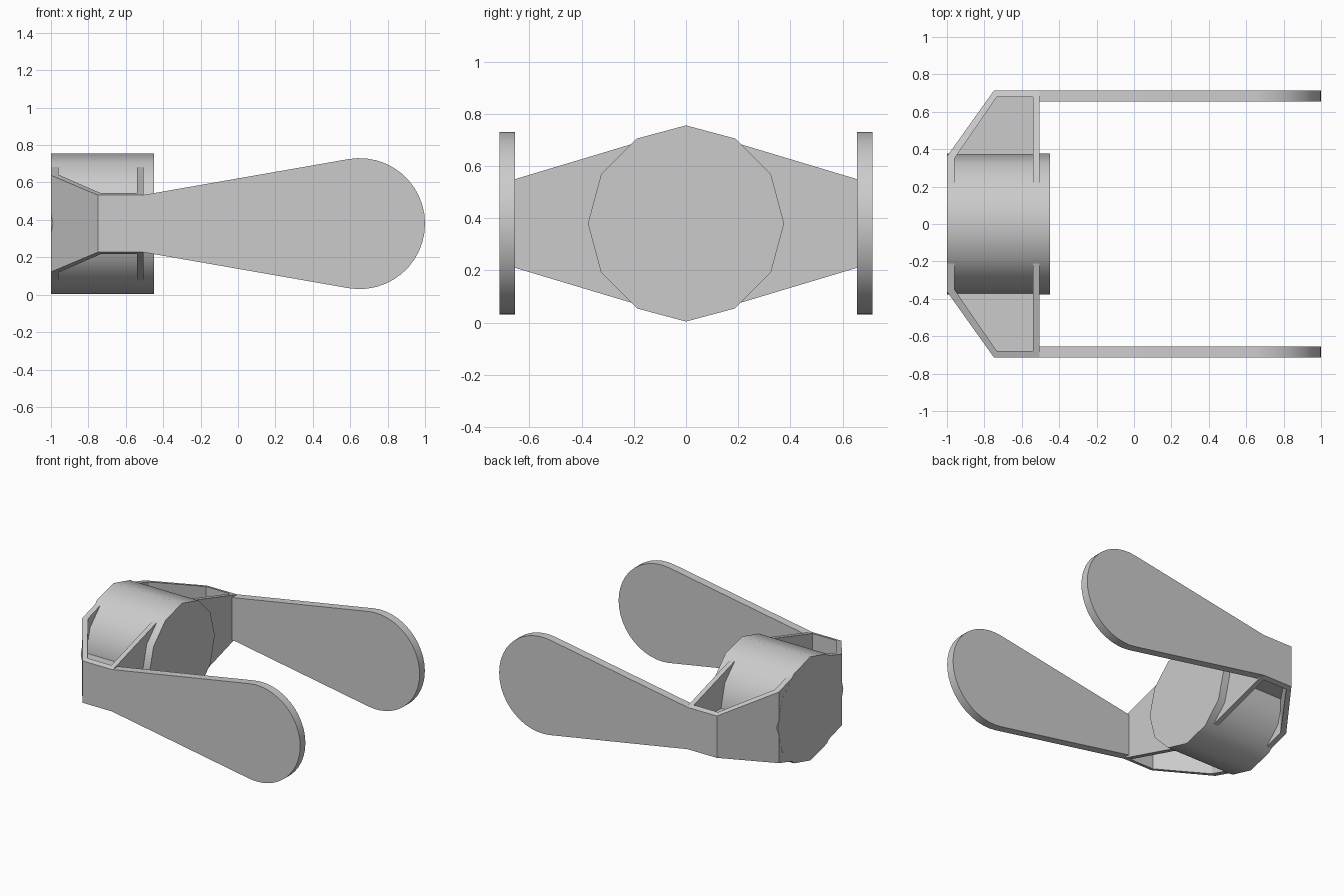
import bpy, bmesh, math

if "Cube" in bpy.data.objects:
    bpy.data.objects.remove(bpy.data.objects["Cube"])

ZC = 0.38                                   # height of the centre axis
grey = bpy.data.materials.new("light_grey")
grey.diffuse_color = (0.6, 0.6, 0.6, 1)
grey.use_nodes = True
grey.node_tree.nodes["Principled BSDF"].inputs["Base Color"].default_value = grey.diffuse_color


def finish(name, bm, smooth=None):
    bmesh.ops.recalc_face_normals(bm, faces=bm.faces)
    me = bpy.data.meshes.new(name)
    bm.to_mesh(me)
    bm.free()
    me.materials.append(grey)
    ob = bpy.data.objects.new(name, me)
    bpy.context.collection.objects.link(ob)
    if smooth:
        bpy.ops.object.select_all(action='DESELECT')
        ob.select_set(True)
        bpy.context.view_layer.objects.active = ob
        bpy.ops.object.shade_smooth_by_angle(angle=math.radians(smooth))
    return ob


def prism(name, profile, shift, smooth=None):
    """Extrude a closed 3D outline along a vector."""
    bm = bmesh.new()
    face = bm.faces.new([bm.verts.new(p) for p in profile])
    new = bmesh.ops.extrude_face_region(bm, geom=[face])["geom"]
    bmesh.ops.translate(bm, vec=shift,
                        verts=[v for v in new if isinstance(v, bmesh.types.BMVert)])
    return finish(name, bm, smooth)


def half_height(y):
    """Bracket walls get taller towards the hub."""
    return 0.152 + 0.30 * (0.715 - y)


# Twelve-sided hub along x
prism("hub", [(-1, 0.376 * math.cos(i * math.pi / 6),
               ZC + 0.376 * math.sin(i * math.pi / 6)) for i in range(12)],
      (0.55, 0, 0), 31)

# Plan of the bracket wall: outer and inner line
outer = [(-0.9995, 0.15), (-0.9995, 0.362), (-0.748, 0.715), (-0.505, 0.715), (-0.505, 0.15)]
inner = [(-0.96, 0.15), (-0.96, 0.35), (-0.733, 0.68), (-0.54, 0.68), (-0.54, 0.15)]

for side, s in (("front", -1), ("back", 1)):
    # Bracket wall, open towards the hub
    bm = bmesh.new()
    rows = []
    for (ox, oy), (ix, iy) in zip(outer, inner):
        ho, hi = half_height(oy), half_height(iy)
        rows.append([bm.verts.new((x, s * y, z)) for x, y, z in (
            (ox, oy, ZC - ho), (ox, oy, ZC + ho), (ix, iy, ZC + hi), (ix, iy, ZC - hi))])
    for a, b in zip(rows, rows[1:]):
        for k in range(4):
            n = (k + 1) % 4
            bm.faces.new((a[k], a[n], b[n], b[k]))
    bm.faces.new(rows[0])
    bm.faces.new(rows[-1])
    finish(side + "_bracket_wall", bm)

    # Web across the middle of the bracket
    prism(side + "_web", [(x, s * y, ZC - 0.02) for x, y in
                          ((-0.98, 0.15), (-0.98, 0.355), (-0.74, 0.695),
                           (-0.52, 0.695), (-0.52, 0.15))], (0, 0, 0.04))

    # Paddle arm with a rounded end
    arc = [math.radians(-100 + 200 * i / 24) for i in range(25)]
    outline = [(-0.507, ZC + 0.153), (-0.507, ZC - 0.153)]
    outline += [(0.65 + 0.35 * math.cos(a), ZC + 0.35 * math.sin(a)) for a in arc]
    prism(side + "_arm", [(x, s * 0.655, z) for x, z in outline], (0, s * 0.06, 0), 30)
